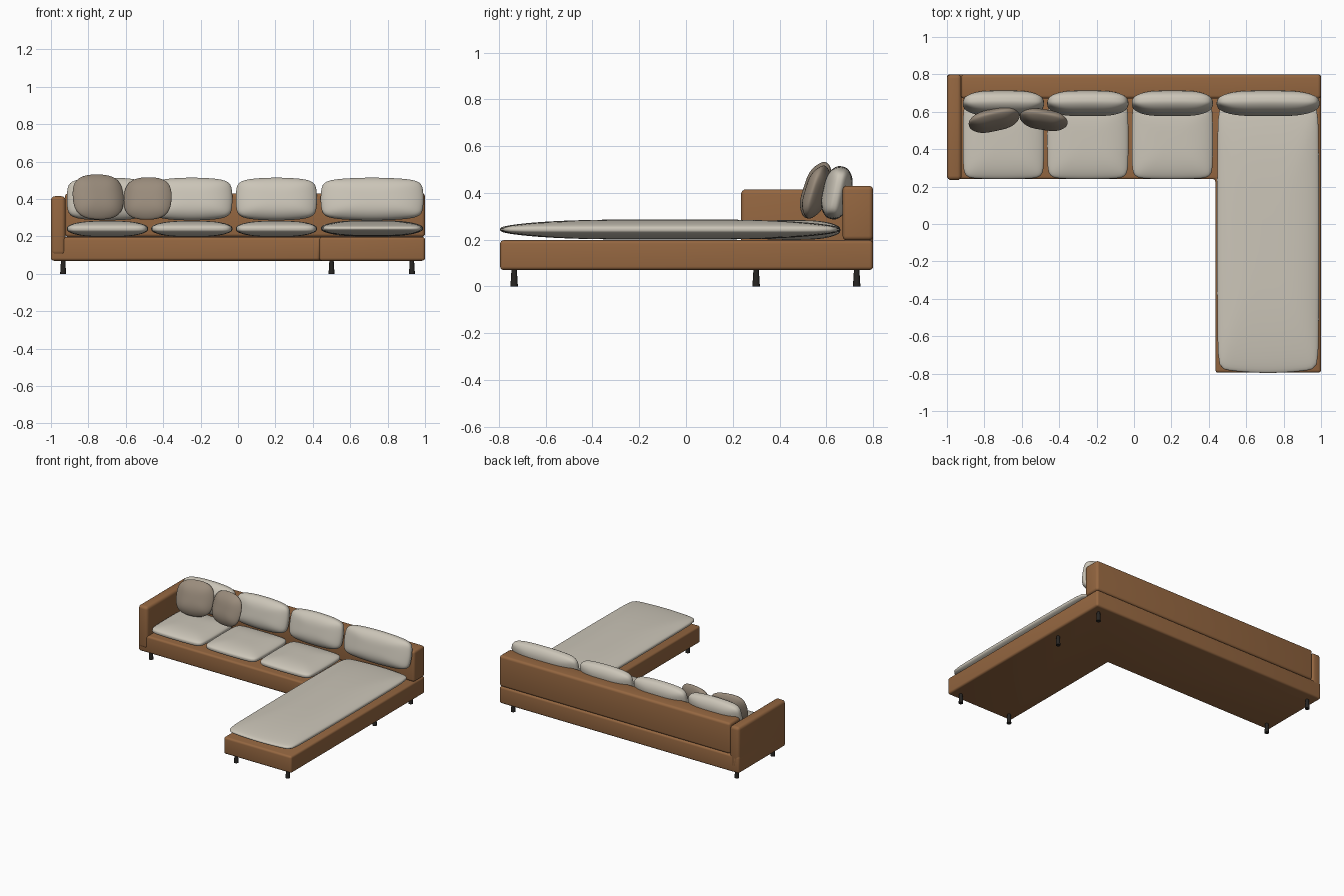
import bpy, bmesh, math
from mathutils import Vector, Matrix

if "Cube" in bpy.data.objects:
    bpy.data.objects.remove(bpy.data.objects["Cube"])


def material(name, rgb):
    m = bpy.data.materials.new(name)
    m.diffuse_color = (*rgb, 1)
    m.use_nodes = True
    m.node_tree.nodes["Principled BSDF"].inputs["Base Color"].default_value = m.diffuse_color
    return m


LEATHER = material("brown_leather", (0.30, 0.135, 0.052))
FABRIC = material("light_fabric", (0.60, 0.56, 0.48))
TAUPE = material("taupe_fabric", (0.32, 0.26, 0.20))
DARK = material("dark_metal", (0.02, 0.018, 0.016))


def finish(name, bm, mat, angle=40):
    bmesh.ops.recalc_face_normals(bm, faces=bm.faces[:])
    me = bpy.data.meshes.new(name)
    bm.to_mesh(me)
    bm.free()
    ob = bpy.data.objects.new(name, me)
    bpy.context.collection.objects.link(ob)
    me.materials.append(mat)
    bpy.ops.object.select_all(action='DESELECT')
    ob.select_set(True)
    bpy.context.view_layer.objects.active = ob
    bpy.ops.object.shade_smooth_by_angle(angle=math.radians(angle))
    return ob


def slab(name, outline, z0, z1, radius):
    """Extruded plan outline with rounded edges."""
    bm = bmesh.new()
    face = bm.faces.new([bm.verts.new((x, y, z0)) for x, y in outline])
    ext = bmesh.ops.extrude_face_region(bm, geom=[face])
    verts = [g for g in ext["geom"] if isinstance(g, bmesh.types.BMVert)]
    bmesh.ops.translate(bm, vec=(0, 0, z1 - z0), verts=verts)
    bmesh.ops.recalc_face_normals(bm, faces=bm.faces[:])
    bmesh.ops.bevel(bm, geom=bm.edges[:], offset=radius, segments=4,
                    profile=0.5, affect='EDGES')
    return finish(name, bm, LEATHER)


def rect(x0, x1, y0, y1):
    return [(x0, y0), (x1, y0), (x1, y1), (x0, y1)]


def cushion(name, centre, half, mat=FABRIC, n=10, m=3, edge=0.75,
            bulge=(0.02, 0.03), lean=0, turn=0):
    """Puffy superellipsoid pad: rounded plan, thinner towards its rim."""
    bm = bmesh.new()
    bmesh.ops.create_cube(bm, size=2)
    bmesh.ops.subdivide_edges(bm, edges=bm.edges[:], cuts=17, use_grid_fill=True)
    for v in bm.verts:
        plan = (abs(v.co.x) ** n + abs(v.co.y) ** n) ** (1 / n)
        x, y, z = v.co / (plan ** m + abs(v.co.z) ** m) ** (1 / m)
        puff = edge + (1 - edge) * (1 - x ** 4) * (1 - y ** 4)
        v.co = Vector((half[0] * x * (1 - bulge[0] * y * y),
                       half[1] * y * (1 - bulge[1] * x * x),
                       half[2] * z * puff))
    bm.transform(Matrix.Translation(centre)
                 @ Matrix.Rotation(math.radians(turn), 4, 'Z')
                 @ Matrix.Rotation(math.radians(lean), 4, 'X'))
    return finish(name, bm, mat, 60)


# L-shaped base, backrest and left arm
slab("base", [(-1, 0.24), (0.435, 0.24), (0.435, -0.795), (1, -0.795),
              (1, 0.80), (-1, 0.80)], 0.07, 0.197, 0.015)
slab("backrest", rect(-0.925, 1, 0.67, 0.80), 0.197, 0.43, 0.018)
slab("arm", rect(-1, -0.922, 0.235, 0.80), 0.10, 0.415, 0.022)

# Seat and back cushions for the three places
for i, x in enumerate((-0.698, -0.247, 0.205)):
    cushion(f"seat_cushion_{i + 1}", (x, 0.45, 0.241), (0.217, 0.21, 0.042))
    cushion(f"back_cushion_{i + 1}", (x, 0.645, 0.400), (0.217, 0.115, 0.061),
            n=7, edge=0.7, bulge=(0.05, 0.13), lean=78)

# Chaise cushions
cushion("chaise_cushion", (0.717, -0.068, 0.243), (0.273, 0.728, 0.043),
        n=20, edge=0.7, bulge=(0.02, 0.03))
cushion("chaise_back_cushion", (0.717, 0.645, 0.400), (0.275, 0.115, 0.061),
        n=8, edge=0.7, bulge=(0.05, 0.13), lean=78)

# Loose throw pillows
cushion("large_pillow", (-0.748, 0.556, 0.411), (0.138, 0.126, 0.046), TAUPE,
        n=5, m=2.5, edge=0.5, bulge=(0.14, 0.16), lean=72, turn=12)
cushion("small_pillow", (-0.483, 0.558, 0.403), (0.129, 0.118, 0.044), TAUPE,
        n=5, m=2.5, edge=0.5, bulge=(0.14, 0.16), lean=73, turn=-9)

# Tapered legs
for i, (x, y) in enumerate([(-0.935, 0.73), (-0.935, 0.30), (0.93, 0.73),
                            (0.93, 0.30), (0.93, -0.735), (0.50, -0.735)]):
    bm = bmesh.new()
    bmesh.ops.create_cone(bm, cap_ends=True, segments=16, radius1=0.016,
                          radius2=0.011, depth=0.08)
    bmesh.ops.translate(bm, vec=(x, y, 0.04), verts=bm.verts[:])
    finish(f"leg_{i + 1}", bm, DARK)
